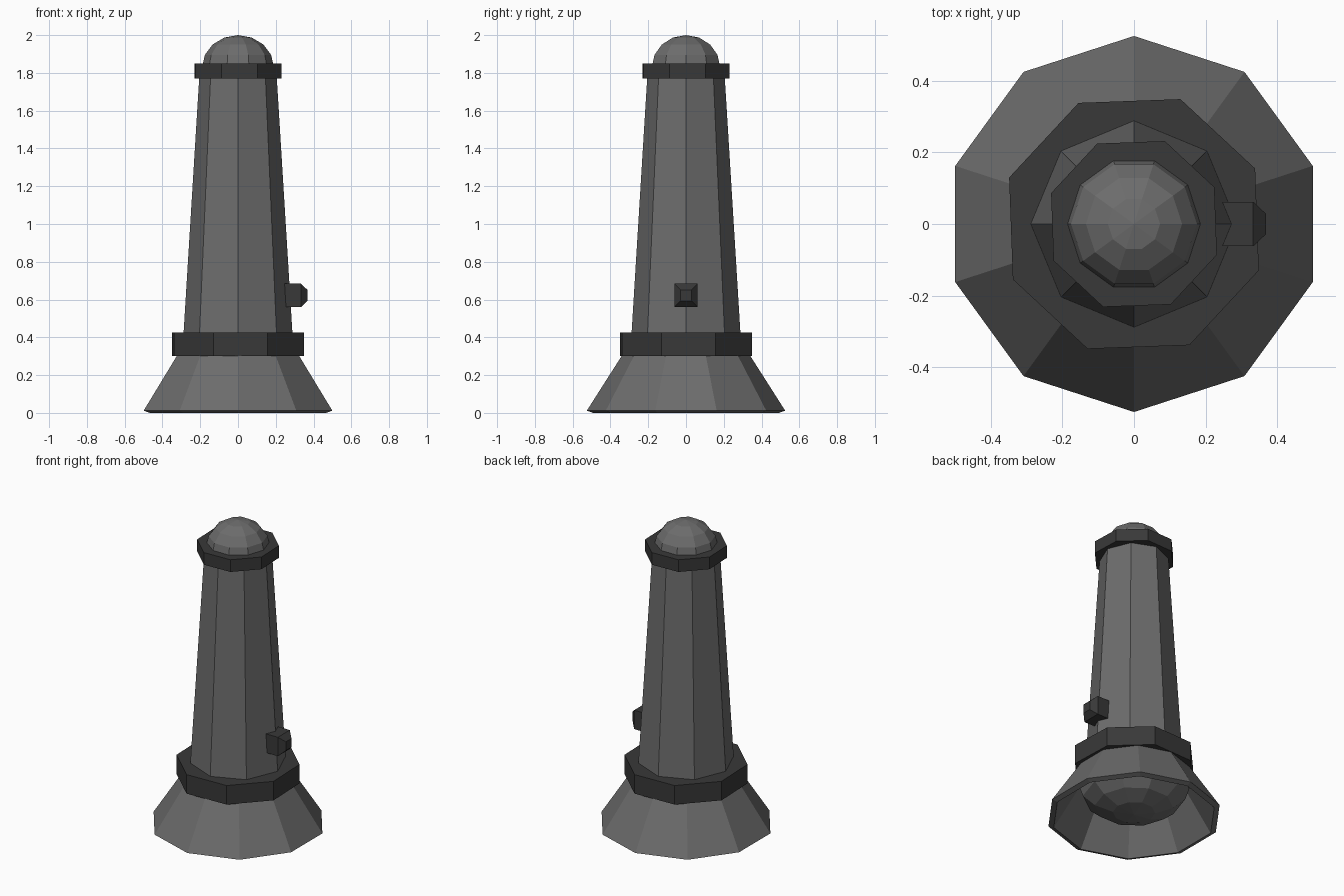
import bpy, bmesh
from math import sin, cos, pi, radians

if "Cube" in bpy.data.objects:
    bpy.data.objects.remove(bpy.data.objects["Cube"])


def material(name, v):
    m = bpy.data.materials.new(name)
    m.diffuse_color = (v, v, v, 1)
    m.use_nodes = True
    m.node_tree.nodes["Principled BSDF"].inputs["Base Color"].default_value = m.diffuse_color
    return m


METAL = material("metal", 0.15)
DARK = material("dark_rubber", 0.04)


def finish(bm, name, mat):
    bmesh.ops.remove_doubles(bm, verts=bm.verts, dist=1e-5)
    bmesh.ops.recalc_face_normals(bm, faces=bm.faces)
    me = bpy.data.meshes.new(name)
    bm.to_mesh(me)
    bm.free()
    me.materials.append(mat)
    ob = bpy.data.objects.new(name, me)
    bpy.context.collection.objects.link(ob)
    return ob


def turned(name, profile, sides, start, mat, cap=True, closed=False):
    """Faceted solid of revolution from (radius, z) points."""
    bm = bmesh.new()
    loops = []
    for r, z in profile:
        loops.append([bm.verts.new((r * cos(start + 2 * pi * i / sides),
                                    r * sin(start + 2 * pi * i / sides), z))
                      for i in range(sides)])
    pairs = list(zip(loops, loops[1:]))
    if closed:
        pairs.append((loops[-1], loops[0]))
    for a, b in pairs:
        for i in range(sides):
            j = (i + 1) % sides
            bm.faces.new((a[i], a[j], b[j], b[i]))
    if cap and not closed:
        bm.faces.new(loops[0])
        bm.faces.new(loops[-1])
    return finish(bm, name, mat)


def globe(name, radius, height, z, mat):
    """Squashed ten-sided sphere, partly buried in its neighbour."""
    bm = bmesh.new()
    bmesh.ops.create_uvsphere(bm, u_segments=10, v_segments=8, radius=1)
    for v in bm.verts:
        x, y, w = v.co
        a = pi / 10  # turn so that a corner points along y
        v.co = (radius * (x * cos(a) - y * sin(a)),
                radius * (x * sin(a) + y * cos(a)), z + height * w)
    return finish(bm, name, mat)


UP = radians(90)
TWIST = radians(24.6)

# Flared head: hollow shell with a narrow sloping rim
turned("head", [(0.525, 0.012), (0.335, 0.31), (0.30, 0.31), (0.492, 0.0)],
       10, UP, METAL, closed=True)

# Bulging lens inside the head
globe("lens", 0.33, 0.19, 0.21, METAL)

# Collars, turned against the barrel
turned("head_collar", [(0.372, 0.30), (0.372, 0.425)], 8, TWIST, DARK)
turned("tail_collar", [(0.247, 1.77), (0.247, 1.85)], 8, TWIST, DARK)

# Tapered barrel
turned("barrel", [(0.289, 0.41), (0.205, 1.78)], 8, UP, METAL)

# Rounded tail button
globe("tail_cap", 0.19, 0.17, 1.83, METAL)

# Side switch: box with a chamfered tip
bm = bmesh.new()
rings = [[bm.verts.new((x, sy * h, 0.622 + sz * h))
          for sy, sz in ((-1, -1), (1, -1), (1, 1), (-1, 1))]
         for x, h in ((0.24, 0.062), (0.333, 0.062), (0.368, 0.029))]
for a, b in zip(rings, rings[1:]):
    for i in range(4):
        j = (i + 1) % 4
        bm.faces.new((a[i], a[j], b[j], b[i]))
bm.faces.new(rings[0])
bm.faces.new(rings[-1])
finish(bm, "switch", DARK)
